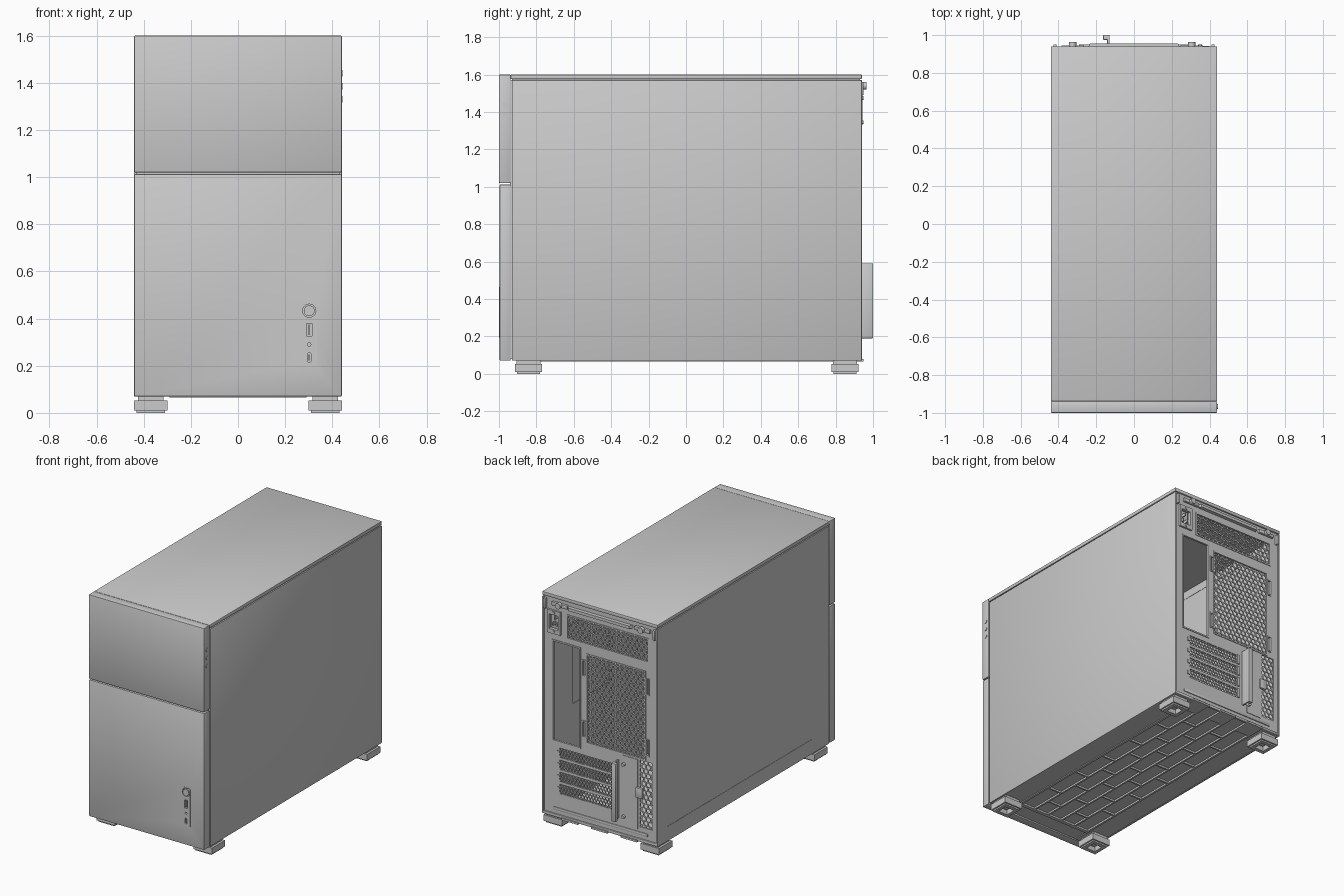
import bpy, bmesh, math
from mathutils import Vector

if "Cube" in bpy.data.objects:
    bpy.data.objects.remove(bpy.data.objects["Cube"])


def finish(name, bm):
    bmesh.ops.recalc_face_normals(bm, faces=bm.faces)
    me = bpy.data.meshes.new(name)
    bm.to_mesh(me)
    bm.free()
    ob = bpy.data.objects.new(name, me)
    bpy.context.collection.objects.link(ob)
    return ob


def box(name, x0, x1, y0, y1, z0, z1, bevel=0.0):
    bm = bmesh.new()
    bmesh.ops.create_cube(bm, size=1)
    for v in bm.verts:
        v.co = Vector(((x0 + x1) / 2 + v.co.x * (x1 - x0),
                       (y0 + y1) / 2 + v.co.y * (y1 - y0),
                       (z0 + z1) / 2 + v.co.z * (z1 - z0)))
    if bevel:
        bmesh.ops.bevel(bm, geom=bm.edges[:], offset=bevel, segments=2, profile=0.5, affect='EDGES')
    return finish(name, bm)


def place(axis, pos, u, v):
    return Vector({'x': (pos, u, v), 'y': (u, pos, v), 'z': (u, v, pos)}[axis])


def thicken(bm, axis, t):
    ext = bmesh.ops.extrude_face_region(bm, geom=bm.faces[:])
    vs = [g for g in ext['geom'] if isinstance(g, bmesh.types.BMVert)]
    bmesh.ops.translate(bm, verts=vs, vec=place(axis, t, 0, 0))


# flat sheet normal to an axis, with rectangular openings (u0, u1, v0, v1)
def plate(name, axis, pos, t, rect, holes=()):
    rs = [rect, *holes]
    us = sorted({round(c, 4) for r in rs for c in r[:2]})
    vs = sorted({round(c, 4) for r in rs for c in r[2:]})
    bm = bmesh.new()
    grid = {(u, v): bm.verts.new(place(axis, pos, u, v)) for u in us for v in vs}
    for a, b in zip(us, us[1:]):
        for c, d in zip(vs, vs[1:]):
            mu, mv = (a + b) / 2, (c + d) / 2
            if not any(h[0] < mu < h[1] and h[2] < mv < h[3] for h in holes):
                bm.faces.new([grid[a, c], grid[b, c], grid[b, d], grid[a, d]])
    bmesh.ops.delete(bm, geom=[v for v in bm.verts if not v.link_faces], context='VERTS')
    thicken(bm, axis, t)
    bmesh.ops.dissolve_limit(bm, angle_limit=0.01, verts=bm.verts, edges=bm.edges)
    return finish(name, bm)


# honeycomb mesh in the xz plane, trimmed to a rectangle
def honeycomb(name, y, rect, r, t=0.006, fill=0.76):
    x0, x1, z0, z1 = rect
    bm = bmesh.new()
    dx, dz = r * math.sqrt(3), r * 1.5
    for j in range(int((z1 - z0) / dz) + 2):
        for i in range(int((x1 - x0) / dx) + 2):
            cx, cz = x0 + (i + 0.5 * (j % 2)) * dx, z0 + j * dz
            ring = [(math.sin(k * math.pi / 3), math.cos(k * math.pi / 3)) for k in range(6)]
            o = [bm.verts.new((cx + r * s, y, cz + r * c)) for s, c in ring]
            n = [bm.verts.new((cx + r * fill * s, y, cz + r * fill * c)) for s, c in ring]
            for k in range(6):
                m = (k + 1) % 6
                bm.faces.new([o[k], o[m], n[m], n[k]])
    bmesh.ops.remove_doubles(bm, verts=bm.verts, dist=1e-4)
    for co, no in (((x0, 0, 0), (-1, 0, 0)), ((x1, 0, 0), (1, 0, 0)),
                   ((0, 0, z0), (0, 0, -1)), ((0, 0, z1), (0, 0, 1))):
        bmesh.ops.bisect_plane(bm, geom=bm.verts[:] + bm.edges[:] + bm.faces[:],
                               plane_co=co, plane_no=no, clear_outer=True)
    thicken(bm, 'y', -t)
    return finish(name, bm)


# rounded upright in the xz plane (a disc when w == h == 2r)
def pill(name, axis, pos, t, cu, cv, w, h, r):
    bm = bmesh.new()
    pts = []
    for q, (su, sv) in enumerate(((1, 1), (-1, 1), (-1, -1), (1, -1))):
        for k in range(7):
            a = (q + k / 6) * math.pi / 2
            pts.append((cu + su * (w / 2 - r) + r * math.cos(a), cv + sv * (h / 2 - r) + r * math.sin(a)))
    bm.faces.new([bm.verts.new(place(axis, pos, *p)) for p in pts])
    bmesh.ops.remove_doubles(bm, verts=bm.verts, dist=1e-5)
    thicken(bm, axis, t)
    return finish(name, bm)


def disc(name, axis, pos, t, cu, cv, r):
    return pill(name, axis, pos, t, cu, cv, 2 * r, 2 * r, r)


def cut(target, cutter):
    mod = target.modifiers.new('cut', 'BOOLEAN')
    mod.operation, mod.solver, mod.object = 'DIFFERENCE', 'EXACT', cutter
    bpy.context.view_layer.objects.active = target
    bpy.ops.object.modifier_apply(modifier='cut')


# outer shell
box('top_panel', -0.44, 0.44, -0.938, 0.94, 1.575, 1.6, 0.004)
box('right_side_panel', 0.428, 0.44, -0.93, 0.94, 0.07, 1.57, 0.003)
plate('left_panel_frame', 'x', -0.44, 0.012, (-0.93, 0.94, 0.07, 1.57), [(-0.74, 0.83, 0.17, 1.5)])
box('left_glass', -0.438, -0.43, -0.76, 0.85, 0.15, 1.52)
box('top_frame', -0.43, 0.43, -0.93, 0.93, 1.555, 1.577)
box('chassis_front', -0.43, 0.43, -0.942, -0.92, 0.08, 1.57)

# front panels
box('upper_front_panel', -0.44, 0.44, -1.0, -0.938, 1.02, 1.6, 0.005)
lower = box('lower_front_panel', -0.44, 0.44, -0.996, -0.938, 0.07, 1.012, 0.005)

# front ports
strip = pill('port_strip', 'y', -0.997 + 0.003, -0.005, 0.302, 0.33, 0.064, 0.27, 0.012)
for cz, w, h, r in ((0.433, 0.056, 0.056, 0.028), (0.352, 0.022, 0.056, 0.003),
                    (0.29, 0.014, 0.014, 0.007), (0.235, 0.015, 0.04, 0.0075)):
    c = pill('port_cutter', 'y', -0.985, -0.03, 0.302, cz, w, h, r)
    c.hide_render = True
    cut(strip, c)
    cut(lower, c)
    bpy.data.objects.remove(c)
disc('power_button', 'y', -0.98, -0.02, 0.302, 0.433, 0.023)
box('usb_tongue', 0.298, 0.303, -0.995, -0.98, 0.33, 0.374)
box('usb_c_tongue', 0.3, 0.304, -0.995, -0.98, 0.222, 0.248)
for k in range(3):
    disc('side_button', 'x', 0.435, 0.009, -0.966, 1.33 + 0.055 * k, 0.013)

# rear panel and its vents
slots = [(-0.085, 0.31, 0.235 + 0.083 * k, 0.3 + 0.083 * k) for k in range(4)]
psu_vent, fan_vent, low_vent = (-0.36, 0.25, 1.325, 1.475), (-0.335, 0.1, 0.645, 1.245), (-0.395, -0.3, 0.17, 0.63)
io_hole, socket = (0.16, 0.36, 0.595, 1.275), (0.315, 0.385, 1.36, 1.46)
fan_slots = [(x, x + 0.018, z, z + 0.1) for x in (-0.368, 0.115) for z in (0.68, 1.1)]
plate('rear_panel', 'y', 0.93, -0.01, (-0.43, 0.43, 0.075, 1.57),
      slots + fan_slots + [psu_vent, fan_vent, low_vent, io_hole, socket])
for name, rect, r in (('psu_vent_mesh', psu_vent, 0.02), ('fan_vent_mesh', fan_vent, 0.02),
                      ('lower_vent_mesh', low_vent, 0.02)):
    honeycomb(name, 0.928, rect, r)
for name, (a, b, c, d) in (('psu_vent_rim', psu_vent), ('fan_vent_rim', fan_vent), ('io_rim', io_hole)):
    plate(name, 'y', 0.934, -0.005, (a - 0.01, b + 0.01, c - 0.01, d + 0.01), [(a, b, c, d)])
for a, b, c, d in fan_slots:
    plate('fan_screw_slot_rim', 'y', 0.936, -0.008, (a - 0.006, b + 0.006, c - 0.008, d + 0.008), [(a, b, c, d)])
for s in slots:
    honeycomb('slot_cover_mesh', 0.934, s, 0.0135, 0.006, 0.74)
    box('slot_cover_tab', -0.105, -0.085, 0.928, 0.938, s[2], s[3])
    box('slot_cover_end', 0.31, 0.33, 0.928, 0.936, s[2] + 0.02, s[3] - 0.02)
plate('rear_lower_plate', 'y', 0.934, -0.006, (-0.285, -0.17, 0.15, 0.63))
box('rear_bottom_lip', -0.43, 0.43, 0.925, 0.94, 0.07, 0.09, 0.004)
box('rear_bottom_rib', -0.36, 0.36, 0.925, 0.936, 0.115, 0.135, 0.004)

# expansion slot cover bracket and lock
box('slot_bracket_wall', -0.142, -0.13, 0.93, 1.0, 0.19, 0.59, 0.002)
box('slot_bracket_cap', -0.163, -0.13, 0.975, 1.0, 0.19, 0.59, 0.002)
for z in (0.21, 0.57):
    disc('bracket_screw', 'y', 0.93, 0.02, -0.18, z, 0.012)
box('lock_loop', -0.325, -0.275, 0.925, 0.945, 0.37, 0.44, 0.004)

# power inlet
plate('inlet_frame', 'y', 0.943, -0.018, (0.3, 0.4, 1.33, 1.49), [socket])
box('inlet_back', 0.305, 0.395, 0.88, 0.9, 1.34, 1.48)
for x, z in ((0.35, 1.435), (0.335, 1.39), (0.365, 1.39)):
    box('inlet_pin', x - 0.004, x + 0.004, 0.895, 0.935, z - 0.01, z + 0.01)
for z in (1.345, 1.475):
    disc('inlet_screw', 'y', 0.94, 0.009, 0.35, z, 0.01)

# top cover pull lip and thumb screws
lip = box('rear_pull_lip', -0.25, 0.25, 0.925, 0.955, 1.525, 1.545)
for v in lip.data.vertices:
    if v.co.y > 0.94:
        v.co.x *= 0.93
for x in (-0.325, 0.305):
    box('thumb_screw_tab', x - 0.06, x + 0.06, 0.925, 0.946, 1.525, 1.55, 0.003)
    disc('thumb_screw', 'y', 0.94, 0.024, x, 1.54, 0.02)
for x in (-0.418, 0.418):
    box('panel_catch', x - 0.008, x + 0.008, 0.925, 0.95, 1.49, 1.56, 0.003)

# underside with staggered vent grid
box('floor', -0.43, 0.43, -0.93, 0.93, 0.078, 0.09)
bricks = []
for i in range(5):
    x = -0.275 + i * 0.112
    cuts = [-0.8] + [-0.8 + 0.27 * k + (0.135 if i % 2 else 0) for k in range(1 - i % 2, 7)] + [0.83]
    bricks += [(x, x + 0.1, a + 0.006, b - 0.006) for a, b in zip(cuts, cuts[1:]) if b - a > 0.03]
plate('bottom_vent_grid', 'z', 0.066, 0.013, (-0.29, 0.29, -0.82, 0.85), bricks)
for s in (-1, 1):
    box('bottom_side_rail', s * 0.36 - 0.07, s * 0.36 + 0.07, -0.93, 0.93, 0.072, 0.08)

# feet
for sx in (-1, 1):
    for cy in (-0.842, 0.85):
        cx = sx * 0.37
        box('foot_neck', cx - 0.055, cx + 0.055, cy - 0.065, cy + 0.065, 0.045, 0.076)
        foot = plate('foot', 'z', 0.01, 0.043, (cx - 0.07, cx + 0.07, cy - 0.072, cy + 0.072),
                     [(cx - 0.035, cx + 0.035, cy - 0.035, cy + 0.035)])
        plate('foot_pad', 'z', 0.0, 0.012, (cx - 0.06, cx + 0.06, cy - 0.062, cy + 0.062),
              [(cx - 0.035, cx + 0.035, cy - 0.035, cy + 0.035)])
        box('foot_core', cx - 0.018, cx + 0.018, cy - 0.018, cy + 0.018, 0.02, 0.05)

# interior tray and power supply bracket
plate('board_tray', 'x', 0.372, 0.008, (-0.6, 0.92, 0.09, 1.3), [(0.3, 0.7, 0.75, 1.15)])
plate('psu_bracket', 'y', -0.4, 0.01, (-0.25, 0.42, 0.9, 1.55), [(-0.18, 0.36, 0.98, 1.48)])

# smooth round parts, keep hard edges
bpy.ops.object.select_all(action='SELECT')
bpy.context.view_layer.objects.active = lower
bpy.ops.object.shade_smooth_by_angle(angle=math.radians(30))
